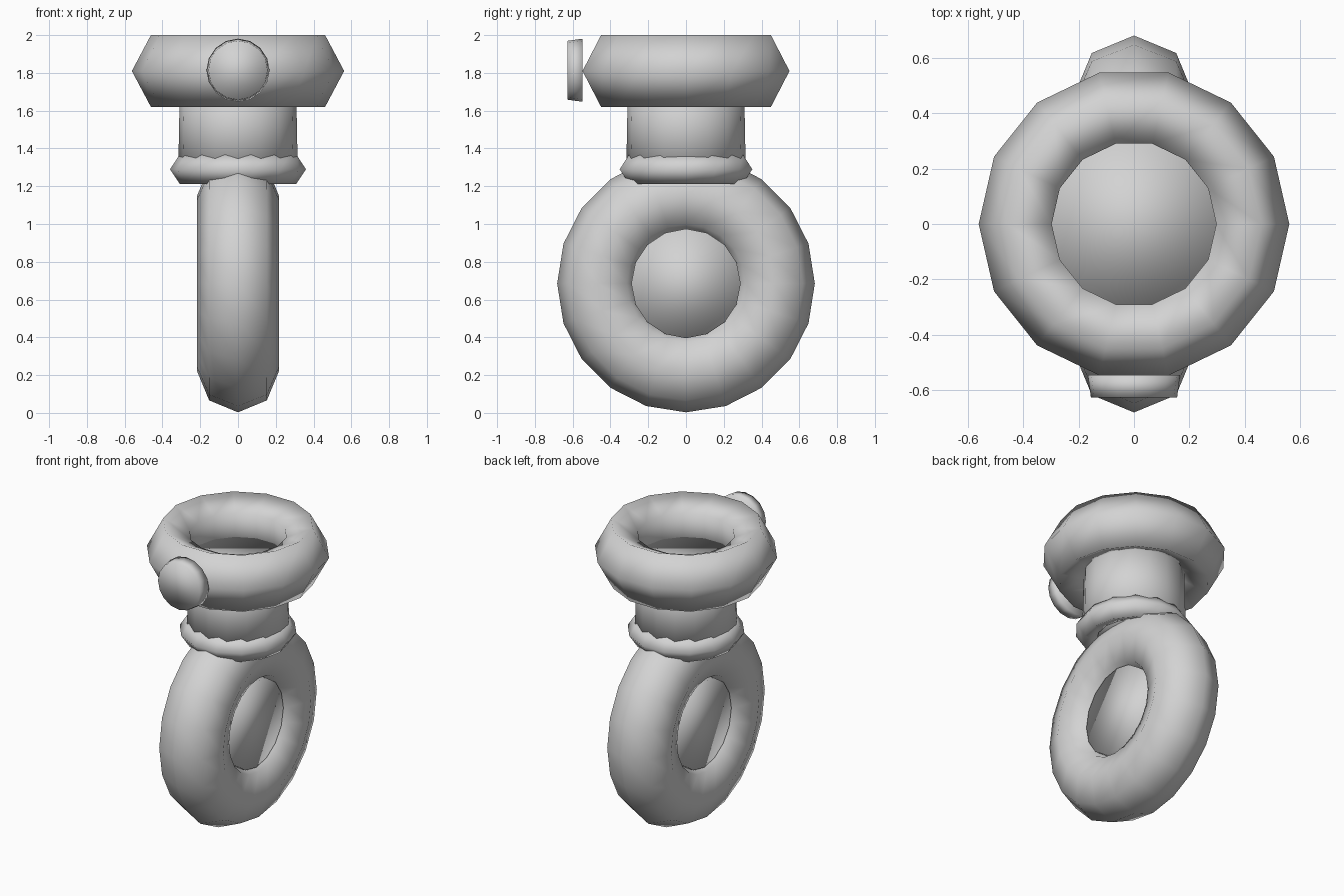
import bpy, bmesh, math
from mathutils import Matrix

if "Cube" in bpy.data.objects:
    bpy.data.objects.remove(bpy.data.objects["Cube"])

grey = bpy.data.materials.new("light_grey")
grey.diffuse_color = (0.65, 0.65, 0.65, 1)
grey.use_nodes = True
grey.node_tree.nodes["Principled BSDF"].inputs["Base Color"].default_value = grey.diffuse_color


def finish(name, bm, matrix):
    bm.transform(matrix)
    bmesh.ops.recalc_face_normals(bm, faces=bm.faces)
    for f in bm.faces:
        f.smooth = True
    me = bpy.data.meshes.new(name)
    bm.to_mesh(me)
    bm.free()
    me.materials.append(grey)
    ob = bpy.data.objects.new(name, me)
    bpy.context.collection.objects.link(ob)


def ring(name, matrix, major, minor, segs, sides, stretch=1.0):
    """Torus around local z; stretch scales the cross-section along z."""
    bm = bmesh.new()
    loops = []
    for i in range(segs):
        a = 2 * math.pi * i / segs
        loop = []
        for j in range(sides):
            b = 2 * math.pi * j / sides
            r = major + minor * math.cos(b)
            loop.append(bm.verts.new((r * math.cos(a), r * math.sin(a),
                                      minor * stretch * math.sin(b))))
        loops.append(loop)
    for i in range(segs):
        p, q = loops[i], loops[(i + 1) % segs]
        for j in range(sides):
            k = (j + 1) % sides
            bm.faces.new((p[j], q[j], q[k], p[k]))
    finish(name, bm, matrix)


def drum(name, matrix, r_low, r_high, depth, segs):
    """Closed cylinder or frustum centred on local z."""
    bm = bmesh.new()
    bmesh.ops.create_cone(bm, cap_ends=True, segments=segs, radius1=r_low,
                          radius2=r_high, depth=depth)
    finish(name, bm, matrix)


def at(x, y, z):
    return Matrix.Translation((x, y, z))


to_x = Matrix.Rotation(math.radians(90), 4, 'Y')
to_front = Matrix.Rotation(math.radians(90), 4, 'X')

# Large upright ring with a disc filling its hole
ring("large_ring", at(0, 0, 0.685) @ to_x, 0.466, 0.216, 20, 8)
drum("ring_disc", at(0, 0, 0.685) @ to_x, 0.29, 0.29, 0.27, 16)

# Collar and neck
ring("collar", at(0, 0, 1.29), 0.285, 0.075, 14, 5, 1.1)
drum("neck", at(0, 0, 1.51), 0.317, 0.307, 0.52, 16)

# Flat-lying top ring and the knob on its front
ring("top_ring", at(0, 0, 1.81), 0.416, 0.146, 14, 5, 1.368)
drum("front_knob", at(0, -0.587, 1.814) @ to_front, 0.167, 0.156, 0.08, 16)
